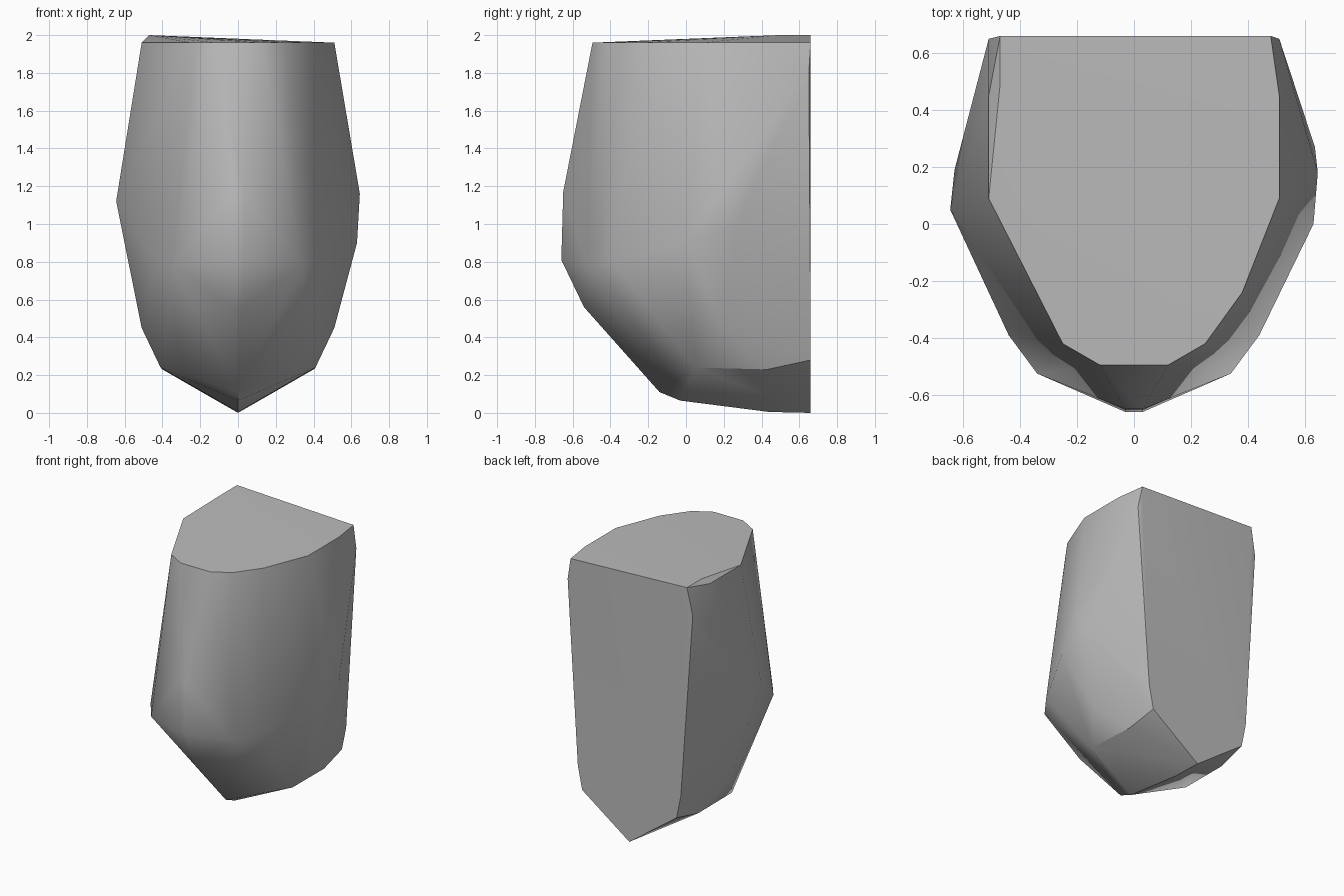
import bpy
import bmesh
import math

default_cube = bpy.data.objects.get("Cube")
if default_cube:
    bpy.data.objects.remove(default_cube, do_unlink=True)


def make_material(name, colour):
    material = bpy.data.materials.new(name)
    material.use_nodes = True
    material.diffuse_color = colour
    shader = material.node_tree.nodes["Principled BSDF"]
    shader.inputs["Base Color"].default_value = colour
    return material


def add_points(bm, points, sides=(-1, 1)):
    """Add the corner points once on every requested side."""
    for x, y, z in points:
        for side in sides:
            bm.verts.new((side * x, y, z))


bm = bmesh.new()
back = 0.66
rim = 1.96

# Flat crown outline
crown = [(0.12, -0.495), (0.25, -0.42), (0.51, 0.09), (0.51, 0.45)]
add_points(bm, [(x, y, rim) for x, y in crown])
add_points(bm, [(0.38, -0.24, rim)], sides=(1,))
add_points(bm, [(0.48, back, rim)], sides=(1,))

# Slightly raised rear corner of the crown
add_points(bm, [(0.47, 0.49, 2), (0.47, back, 2)], sides=(-1,))

# Bulging flanks, a little different on each side
add_points(bm, [(0.645, 0.05, 1.12), (0.63, 0.19, 1.1)], sides=(-1,))
add_points(bm, [(0.645, 0.18, 1.16), (0.635, 0.27, 1), (0.63, 0, 0.9)], sides=(1,))

# Narrow front ridge and shoulders above the chin
add_points(bm, [(0.03, -0.65, 1.17), (0.03, -0.66, 0.81), (0.34, -0.525, 0.78),
                (0.44, -0.39, 0.8), (0.02, -0.54, 0.56)])

# Lower flanks and the edge above the underside
add_points(bm, [(0.51, 0.2, 0.45), (0.41, 0.05, 0.24), (0.4, 0.43, 0.23)])

# Flat back outline
add_points(bm, [(0.51, 0.65, 1.8), (0.42, back, 0.45), (0.385, back, 0.28)])

# Central keel
add_points(bm, [(0, -0.14, 0.11), (0, -0.03, 0.065), (0, 0.44, 0.005),
                (0, back, 0)], sides=(1,))

# Wrap one convex skin around the corners
hull = bmesh.ops.convex_hull(bm, input=bm.verts)
loose = {v for v in hull["geom_interior"] + hull["geom_unused"]
         if isinstance(v, bmesh.types.BMVert) and not v.link_faces}
bmesh.ops.delete(bm, geom=list(loose), context="VERTS")
bmesh.ops.recalc_face_normals(bm, faces=bm.faces)

mesh = bpy.data.meshes.new("faceted_block")
bm.to_mesh(mesh)
bm.free()
mesh.materials.append(make_material("stone grey", (0.5, 0.5, 0.5, 1)))
block = bpy.data.objects.new("faceted_block", mesh)
bpy.context.collection.objects.link(block)

# Soft facets with crisp main edges
bpy.context.view_layer.objects.active = block
block.select_set(True)
bpy.ops.object.shade_smooth_by_angle(angle=math.radians(30))
